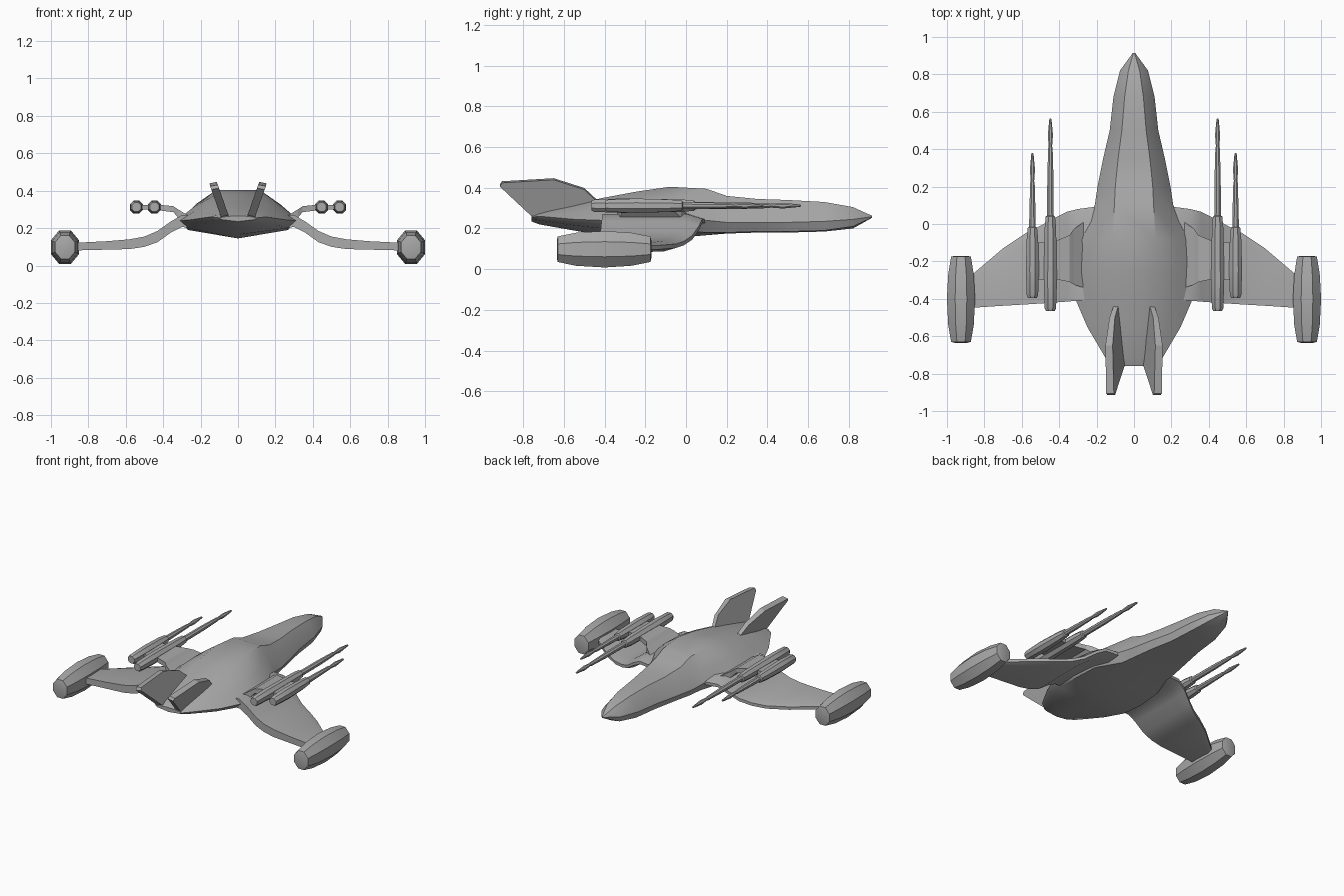
import bpy
import bmesh
import math
from mathutils import Vector

default_cube = bpy.data.objects.get("Cube")
if default_cube:
    bpy.data.objects.remove(default_cube, do_unlink=True)

grey = bpy.data.materials.new("hull grey")
grey.use_nodes = True
GREY = (0.4, 0.4, 0.4, 1)
grey.diffuse_color = GREY
grey.node_tree.nodes["Principled BSDF"].inputs["Base Color"].default_value = GREY


def loft(name, rings, angle=30, mirror=True):
    """Skin a list of equal rings, cap both ends, optionally mirror across x."""
    bm = bmesh.new()
    loops = [[bm.verts.new(p) for p in ring] for ring in rings]
    for a, b in zip(loops, loops[1:]):
        for i in range(len(a)):
            j = (i + 1) % len(a)
            bm.faces.new((a[i], a[j], b[j], b[i]))
    bm.faces.new(loops[0])
    bm.faces.new(loops[-1])
    bmesh.ops.recalc_face_normals(bm, faces=bm.faces)
    mesh = bpy.data.meshes.new(name)
    bm.to_mesh(mesh)
    bm.free()
    mesh.materials.append(grey)
    obj = bpy.data.objects.new(name, mesh)
    bpy.context.collection.objects.link(obj)
    bpy.ops.object.select_all(action='DESELECT')
    obj.select_set(True)
    bpy.context.view_layer.objects.active = obj
    if angle:
        bpy.ops.object.shade_smooth_by_angle(angle=math.radians(angle))
    if mirror:
        obj.modifiers.new("Mirror", 'MIRROR')
    return obj


def turned(name, x, z, profile, width=1.0):
    """Eight-sided body along y from (y, radius) pairs."""
    rings = []
    for y, r in profile:
        ring = []
        for k in range(8):
            a = math.radians(45 * k + 22.5)
            ring.append((x + r * width * math.cos(a), y, z + r * math.sin(a)))
        rings.append(ring)
    return loft(name, rings, 25)


# Hull: y, deck half width, deck z, edge half width, edge z, belly z, keel z
stations = [
    (.915, .003, .262, .006, .258, .254, .253),
    (.82, .03, .305, .075, .245, .21, .2),
    (.68, .05, .33, .11, .235, .19, .185),
    (.5, .065, .34, .13, .23, .185, .18),
    (.35, .085, .345, .165, .23, .185, .18),
    (.2, .1, .36, .195, .23, .18, .175),
    (.1, .105, .395, .21, .24, .18, .167),
    (-.08, .115, .405, .3, .25, .195, .15),
    (-.25, .115, .38, .315, .25, .19, .145),
    (-.41, .1, .35, .31, .24, .2, .165),
    (-.55, .08, .32, .25, .245, .215, .19),
    (-.72, .05, .28, .15, .26, .24, .22),
    (-.76, .03, .265, .1, .255, .245, .235),
]
hull_rings = []
for y, deck, top, edge, mid, belly, keel in stations:
    right = [(deck, top), (deck * .4 + edge * .6, (top + mid) / 2),
             (edge, mid), (edge * .85, belly)]
    outline = right + [(0, keel)] + [(-x, z) for x, z in reversed(right)]
    hull_rings.append([(x, y, z) for x, z in outline])
loft("hull", hull_rings, 35, mirror=False)

# Gull wings: x, leading y, trailing y, upper z, lower z
spans = [
    (.15, .1, -.4, .27, .2),
    (.3, .08, -.41, .27, .205),
    (.36, .065, -.415, .235, .175),
    (.43, .03, -.42, .185, .125),
    (.5, -.01, -.425, .155, .1),
    (.58, -.05, -.43, .14, .088),
    (.7, -.13, -.437, .13, .085),
    (.9, -.3, -.45, .12, .08),
]
wing_rings = []
for x, lead, trail, up, low in spans:
    chord = lead - trail
    nose = (up + low) / 2
    wing_rings.append([
        (x, lead, nose + .01), (x, lead - chord * .15, up), (x, trail, up),
        (x, trail, low), (x, lead - chord * .15, low), (x, lead, nose - .01)])
loft("wing", wing_rings, 35)

# Wing tip pods
turned("wing_pod", .925, .098, [
    (-.635, .045), (-.63, .068), (-.54, .088), (-.4, .097),
    (-.27, .088), (-.175, .068), (-.17, .045)], .84)


# Paired cannons share one profile, placed by tail, shoulder and muzzle
def cannon(name, x, tail, shoulder, muzzle):
    turned(name, x, .312, [
        (tail, .026), (tail + .015, .033), (tail + .15, .038),
        (shoulder - .06, .033), (shoulder, .027), (shoulder + .005, .019),
        (muzzle - .32, .018), (muzzle - .16, .013), (muzzle - .15, .01),
        (muzzle - .09, .015), (muzzle - .01, .007), (muzzle, .004)])


cannon("inner_cannon", .447, -.465, .04, .565)
cannon("outer_cannon", .543, -.395, -.02, .38)


# Flat plates: extrude an outline along an offset
def plate(name, points, offset):
    offset = Vector(offset)
    base = [Vector(p) for p in points]
    return loft(name, [base, [p + offset for p in base]], 0)


# Cannon mounts: swept pylon and the link between the two cannons
pylon = []
for x, front, back, up, low in [(.27, .01, -.34, .27, .23), (.32, -.025, -.325, .3, .255),
                                (.345, -.06, -.31, .317, .285), (.44, -.1, -.29, .327, .297)]:
    pylon.append([(x, front, up), (x, back, up), (x, back, low), (x, front, low)])
loft("cannon_pylon", pylon, 0)
plate("cannon_link", [(.45, -.1, .3), (.45, -.3, .3), (.54, -.3, .3), (.54, -.1, .3)],
      (0, 0, .024))


# Canted tail fins, leaning outward with height
fin_outline = [(-.43, .33), (-.5, .395), (-.65, .443), (-.905, .428),
               (-.915, .41), (-.76, .265), (-.6, .24)]
fin_rings = []
for side, taper in ((-1, .85), (1, .85)):
    ring = []
    for y, z in fin_outline:
        lean = .073 + (z - .27) * .35
        half = .014 + .01 * min(1, (-y - .43) / .25)
        ring.append((lean + side * half * taper, y, z - side * .004))
    fin_rings.append(ring)
loft("tail_fin", fin_rings, 0)
